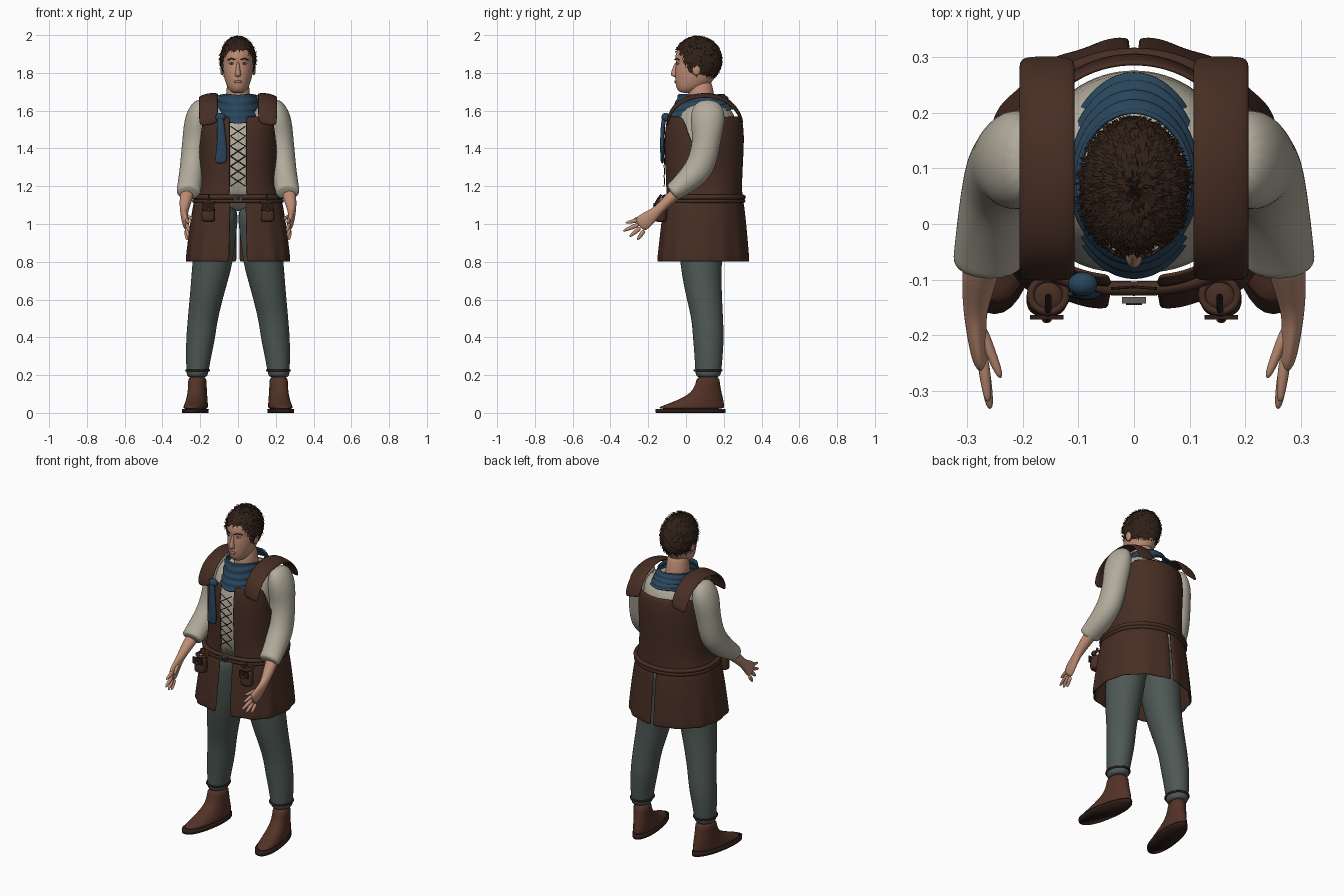
import bpy, bmesh, math, random
from math import sin, cos, pi
from mathutils import Vector, Matrix

random.seed(4)
if "Cube" in bpy.data.objects:
    bpy.data.objects.remove(bpy.data.objects["Cube"], do_unlink=True)


def material(name, *rgb):
    m = bpy.data.materials.new(name)
    m.use_nodes = True
    m.diffuse_color = (*rgb, 1)
    m.node_tree.nodes["Principled BSDF"].inputs["Base Color"].default_value = (*rgb, 1)
    return m


leather = material("brown leather", .062, .027, .017)
boot_brown = material("boot leather", .085, .032, .02)
dark = material("dark leather", .025, .012, .009)
linen = material("cream linen", .44, .41, .33)
blue = material("blue cloth", .022, .06, .105)
wool = material("grey green wool", .075, .098, .09)
skin = material("skin", .52, .27, .18)
lip = material("lips", .36, .16, .12)
hair_brown = material("dark brown hair", .03, .015, .009)
metal = material("dull metal", .12, .11, .1)


def finish(name, bm, mat, mirror=False, thick=0, sub=0, smooth=True):
    me = bpy.data.meshes.new(name)
    bm.to_mesh(me)
    bm.free()
    me.materials.append(mat)
    for p in me.polygons:
        p.use_smooth = smooth
    ob = bpy.data.objects.new(name, me)
    bpy.context.collection.objects.link(ob)
    if mirror:
        ob.modifiers.new("mirror", "MIRROR")
    if thick:
        mod = ob.modifiers.new("thickness", "SOLIDIFY")
        mod.thickness, mod.offset = thick, 0
    if sub:
        ob.modifiers.new("round", "SUBSURF").levels = sub
        ob.modifiers["round"].render_levels = sub
    return ob


def ring_point(ring, th, n=2):
    """Point on an oval ring (z, centre x, half width, front y, back y); angle 0 is the front."""
    z, cx, rx, yf, yb = ring
    s, c = sin(th), cos(th)
    e = 2 / n if c > 0 else 1
    x = math.copysign(abs(s) ** e, s) * rx
    y = math.copysign(abs(c) ** e, c) * (yb - yf) / 2
    return Vector((cx + x, (yf + yb) / 2 - y, z))


def loft(name, rings, mat, span=(0, 2 * pi), cols=20, n=2, tweak=None, cap=True, **kw):
    """Surface through rings listed from the bottom up."""
    bm = bmesh.new()
    full = span[1] - span[0] > 6
    count = cols if full else cols + 1
    rows = []
    for i, ring in enumerate(rings):
        row = []
        for j in range(count):
            th = span[0] + (span[1] - span[0]) * j / cols
            p = ring_point(ring, th, n)
            row.append(bm.verts.new(tweak(p, th, i / (len(rings) - 1)) if tweak else p))
        rows.append(row)
    for a, b in zip(rows, rows[1:]):
        for j in range(cols):
            k = (j + 1) % count
            bm.faces.new((a[j], a[k], b[k], b[j]))
    if cap:
        bm.faces.new(rows[0][::-1])
        bm.faces.new(rows[-1])
    return finish(name, bm, mat, **kw)


def limb(name, pts, mat, sides=12, cap=True, **kw):
    """Tube through (x, y, z, sideways radius, other radius), mirrored."""
    bm = bmesh.new()
    rows = []
    for i, (x, y, z, ra, rb) in enumerate(pts):
        t = (Vector(pts[min(i + 1, len(pts) - 1)][:3]) - Vector(pts[max(i - 1, 0)][:3])).normalized()
        side = (Vector((1, 0, 0)) - t * t.x).normalized()
        up = t.cross(side)
        rows.append([bm.verts.new(Vector((x, y, z)) + side * ra * cos(a) + up * rb * sin(a))
                     for a in (2 * pi * j / sides for j in range(sides))])
    for a, b in zip(rows, rows[1:]):
        for j in range(sides):
            k = (j + 1) % sides
            bm.faces.new((a[j], a[k], b[k], b[j]))
    if cap:
        bm.faces.new(rows[0][::-1])
        bm.faces.new(rows[-1])
    bmesh.ops.recalc_face_normals(bm, faces=bm.faces)
    return finish(name, bm, mat, mirror=True, sub=2, **kw)


def cord(name, pts, r, mat, closed=False):
    cu = bpy.data.curves.new(name, "CURVE")
    cu.dimensions, cu.bevel_depth, cu.bevel_resolution = "3D", r, 2
    sp = cu.splines.new("POLY")
    sp.points.add(len(pts) - 1)
    for p, q in zip(sp.points, pts):
        p.co = (*q, 1)
    sp.use_cyclic_u = closed
    cu.materials.append(mat)
    ob = bpy.data.objects.new(name, cu)
    bpy.context.collection.objects.link(ob)
    bpy.ops.object.select_all(action="DESELECT")
    ob.select_set(True)
    bpy.context.view_layer.objects.active = ob
    bpy.ops.object.convert(target="MESH")


def solid(name, kind, loc, size, mat, mirror=False):
    bm = bmesh.new()
    m = Matrix.LocRotScale(Vector(loc), None, Vector(size))
    if kind == "ball":
        bmesh.ops.create_uvsphere(bm, u_segments=16, v_segments=10, radius=1, matrix=m)
    else:
        bmesh.ops.create_cube(bm, size=2, matrix=m)
    return finish(name, bm, mat, mirror=mirror, smooth=kind == "ball")


# Head, neck and face
loft("head", [(1.693, 0, .028, -.03, .03), (1.715, 0, .052, -.05, .09), (1.75, 0, .067, -.057, .14),
              (1.79, 0, .077, -.058, .16), (1.83, 0, .082, -.056, .17), (1.855, 0, .082, -.051, .175),
              (1.88, 0, .083, -.06, .175), (1.93, 0, .078, -.046, .17), (1.97, 0, .05, -.01, .13)],
     skin, span=(0, pi), mirror=True, sub=2)
loft("neck", [(1.58, 0, .08, 0, .18), (1.68, 0, .062, .005, .145), (1.78, 0, .06, .02, .14)], skin, sub=1)
loft("nose", [(1.778, 0, .014, -.07, -.03), (1.79, 0, .018, -.085, -.03), (1.82, 0, .011, -.074, -.03),
              (1.862, 0, .009, -.057, -.03)], skin, cols=10, sub=2)
solid("ears", "ball", (.084, .055, 1.82), (.01, .022, .033), skin, True)
solid("eyes", "ball", (.033, -.042, 1.85), (.014, .008, .006), linen, True)
solid("irises", "ball", (.033, -.047, 1.85), (.006, .004, .005), dark, True)
solid("mouth", "ball", (0, -.054, 1.753), (.022, .008, .008), lip)
for s in (1, -1):
    cord("eyebrow", [(s * .015, -.06, 1.87), (s * .035, -.053, 1.876), (s * .055, -.035, 1.868)], .003, hair_brown)


# Short rough hair: a trimmed cap with loose tufts
def hairline(y):
    return 1.92 if y < -.04 else max(1.78, 1.92 - 2 * (y + .04))


hair_centre, hair_size = Vector((0, .063, 1.868)), Vector((.095, .127, .127))
bm = bmesh.new()
bmesh.ops.create_uvsphere(bm, u_segments=56, v_segments=36, radius=1,
                          matrix=Matrix.LocRotScale(hair_centre, None, hair_size))
low = [v for v in bm.verts if v.co.z < hairline(v.co.y)]
bmesh.ops.delete(bm, geom=low, context="VERTS")
for v in bm.verts:
    v.co = hair_centre + (v.co - hair_centre) * random.uniform(.98, 1.025)
for _ in range(2200):
    d = Vector([random.gauss(0, 1) for _ in range(3)]).normalized()
    p = hair_centre + d * hair_size
    if p.z > hairline(p.y):
        flow = (Vector((random.uniform(-.4, .4), 0, -1)) - d * -d.z).normalized()
        side = flow.cross(d) * .004
        tip = p + flow * .022 + d * .005
        bm.faces.new([bm.verts.new(q) for q in (p - side, tip, p + side)])
finish("hair", bm, hair_brown, smooth=False)

# Trousers with ankle cuffs
leg_rings = [(.185, .217, .053, .055, .18), (.21, .215, .058, .048, .187), (.3, .209, .068, .045, .195),
             (.4, .197, .078, .035, .202), (.5, .187, .08, .03, .197), (.65, .16, .093, -.01, .19),
             (.8, .133, .11, -.033, .188), (.95, .117, .108, -.05, .21), (1.12, .1, .115, -.065, .25)]
loft("trouser_legs", leg_rings, wool, mirror=True, sub=2)
for s in (1, -1):
    band = (.225, s * .214, .06, .045, .188)
    cord("ankle_tie", [ring_point(band, 2 * pi * k / 24) for k in range(24)], .006, dark, True)


# Boots with toes turned slightly out
def toe_out(p, th, t):
    return p + Vector((-.14 * (p.y - .1), 0, 0))


loft("boots", [(.018, .214, .062, -.155, .205), (.032, .214, .06, -.145, .205), (.05, .214, .058, -.09, .203),
               (.075, .215, .054, -.03, .198), (.105, .216, .051, .025, .19), (.15, .217, .048, .052, .18),
               (.2, .218, .05, .054, .18)], boot_brown, tweak=toe_out, n=2.3, mirror=True, sub=1)
loft("boot_soles", [(0, .214, .064, -.16, .208), (.02, .214, .065, -.162, .209)], dark, cols=32,
     tweak=toe_out, n=2.3, mirror=True)

# Shirt body and sleeves
loft("shirt", [(1.06, 0, .19, -.085, .27), (1.3, 0, .182, -.09, .275), (1.42, 0, .185, -.088, .278),
               (1.52, 0, .185, -.066, .272), (1.59, 0, .18, -.035, .255), (1.645, 0, .13, .01, .2)],
     linen, span=(0, pi), n=2.5, mirror=True, sub=1)
limb("sleeves", [(.185, .118, 1.655, .03, .05), (.203, .116, 1.61, .058, .088), (.216, .115, 1.54, .072, .094),
                 (.224, .11, 1.45, .071, .076), (.232, .097, 1.37, .071, .077), (.241, .07, 1.29, .069, .078),
                 (.252, .005, 1.225, .067, .066), (.262, -.06, 1.175, .064, .05), (.262, -.08, 1.162, .066, .05)],
     linen, sides=16)

# Forearms and hands
limb("forearms", [(.262, -.02, 1.19, .04, .035), (.277, -.09, 1.13, .035, .032), (.285, -.145, 1.075, .024, .025),
                  (.285, -.18, 1.045, .019, .036), (.278, -.225, 1.01, .018, .046), (.272, -.25, .99, .014, .04)], skin)
for name, start, tip in (("index", (.272, -.235, 1.025), (.262, -.322, 1.005)),
                         ("middle", (.272, -.245, 1.0), (.258, -.335, .962)),
                         ("ring", (.273, -.24, .982), (.263, -.3, .932)),
                         ("little", (.276, -.22, .968), (.27, -.258, .915)),
                         ("thumb", (.28, -.175, 1.045), (.238, -.28, 1.025))):
    a, b = Vector(start), Vector(tip)
    limb(name + "_fingers", [(*a, .012, .014), (*a.lerp(b, .5), .011, .012), (*b, .007, .007)], skin, sides=8)

# Sleeveless jerkin with low armholes
def armhole(p, th, t):
    top = 1.57 - .16 * math.exp(-(abs(th - pi / 2) / .4) ** 4)
    p.z = 1.13 + (p.z - 1.13) * (top - 1.13) / .45
    return p


loft("jerkin", [(1.13, 0, .225, -.103, .295), (1.19, 0, .204, -.1, .29), (1.28, 0, .199, -.105, .293),
                (1.37, 0, .2, -.11, .298), (1.47, 0, .205, -.11, .302), (1.53, 0, .204, -.104, .297),
                (1.58, 0, .2, -.095, .288)], leather, span=(.13, pi), cols=32, n=2.6, tweak=armhole,
     cap=False, mirror=True, thick=.012, sub=1)

# Shoulder straps
bm = bmesh.new()
strap = [(-.1, 1.52), (-.085, 1.595), (-.03, 1.655), (.07, 1.685), (.16, 1.68), (.235, 1.645), (.28, 1.59), (.3, 1.53)]
rows = [[bm.verts.new((x, y, z + dz)) for x, dz in ((.105, .006), (.155, .006), (.208, -.012))] for y, z in strap]
for a, b in zip(rows, rows[1:]):
    for j in range(2):
        bm.faces.new((a[j], a[j + 1], b[j + 1], b[j]))
finish("shoulder_straps", bm, leather, mirror=True, thick=.014, sub=2)


# Split skirt with soft pleats
def pleat(p, th, t):
    w = 1 + .018 * (1 - t) * sin(13 * th)
    return Vector((p.x * w, .09 + (p.y - .09) * w, p.z))


loft("skirt", [(.8, 0, .268, -.145, .328), (.82, 0, .267, -.144, .327), (.92, 0, .257, -.134, .32),
               (1.03, 0, .243, -.122, .31), (1.14, 0, .225, -.108, .298)], leather, span=(.075, pi - .03),
     cols=44, n=2.9, tweak=pleat, cap=False, mirror=True, thick=.012, sub=1)

# Belt, buckle and pouches
for z, r in ((1.142, .013), (1.122, .011)):
    path = (z, 0, .232, -.116, .304)
    cord("belt", [ring_point(path, 2 * pi * k / 64, 2.6) for k in range(64)], r, leather, True)
solid("buckle", "box", (0, -.137, 1.133), (.022, .006, .016), metal)
solid("buckle_slot", "box", (0, -.143, 1.133), (.014, .003, .009), dark)
loft("pouches", [(1.01, .157, .032, -.16, -.105), (1.025, .157, .038, -.168, -.1), (1.07, .157, .036, -.166, -.1),
                 (1.105, .155, .03, -.158, -.1)], leather, n=2.6, mirror=True, sub=2)
solid("pouch_flaps", "box", (.157, -.168, 1.09), (.03, .004, .02), dark, True)
solid("pouch_toggles", "ball", (.157, -.172, 1.075), (.009, .006, .009), boot_brown, True)
for s in (1, -1):
    rim = (1.115, s * .154, .032, -.158, -.098)
    cord("pouch_rim", [ring_point(rim, 2 * pi * k / 20) for k in range(20)], .007, leather, True)
    cord("pouch_hanger", [(s * .154, -.13, 1.155), (s * .154, -.15, 1.13), (s * .157, -.17, 1.09)], .006, dark)

# Crossed front lacing
for k in range(6):
    z = 1.2 + k * .053
    for s in (1, -1):
        cord("lace", [(-s * .04, -.116, z), (0, -.113, z + .026), (s * .04, -.116, z + .053)], .0025, dark)


# Neck scarf with folds, knot and hanging tail
def scarf_fold(p, th, t):
    front = (1 + cos(th)) / 2
    p.z = 1.685 - (1 - t) * (.075 + .08 * front) + .004 * sin(3 * th + 6 * t)
    return p


folds = []
for k in range(13):
    t = k / 12
    puff = .006 * cos(t * 8 * pi)
    folds.append((1.6, 0, .122 - .024 * t + puff, -.093 + .055 * t - puff, .268 - .07 * t + puff))
loft("scarf", folds, blue, span=(0, pi), cols=24, tweak=scarf_fold, cap=False, mirror=True, thick=.01, sub=1)
loft("scarf_tail", [(1.32, -.092, .026, -.132, -.118), (1.34, -.09, .034, -.136, -.116), (1.42, -.085, .027, -.138, -.116),
                    (1.5, -.09, .02, -.136, -.114), (1.58, -.095, .02, -.128, -.1)], blue, cols=12, sub=2)
solid("scarf_knot", "ball", (-.092, -.108, 1.565), (.027, .022, .024), blue)
